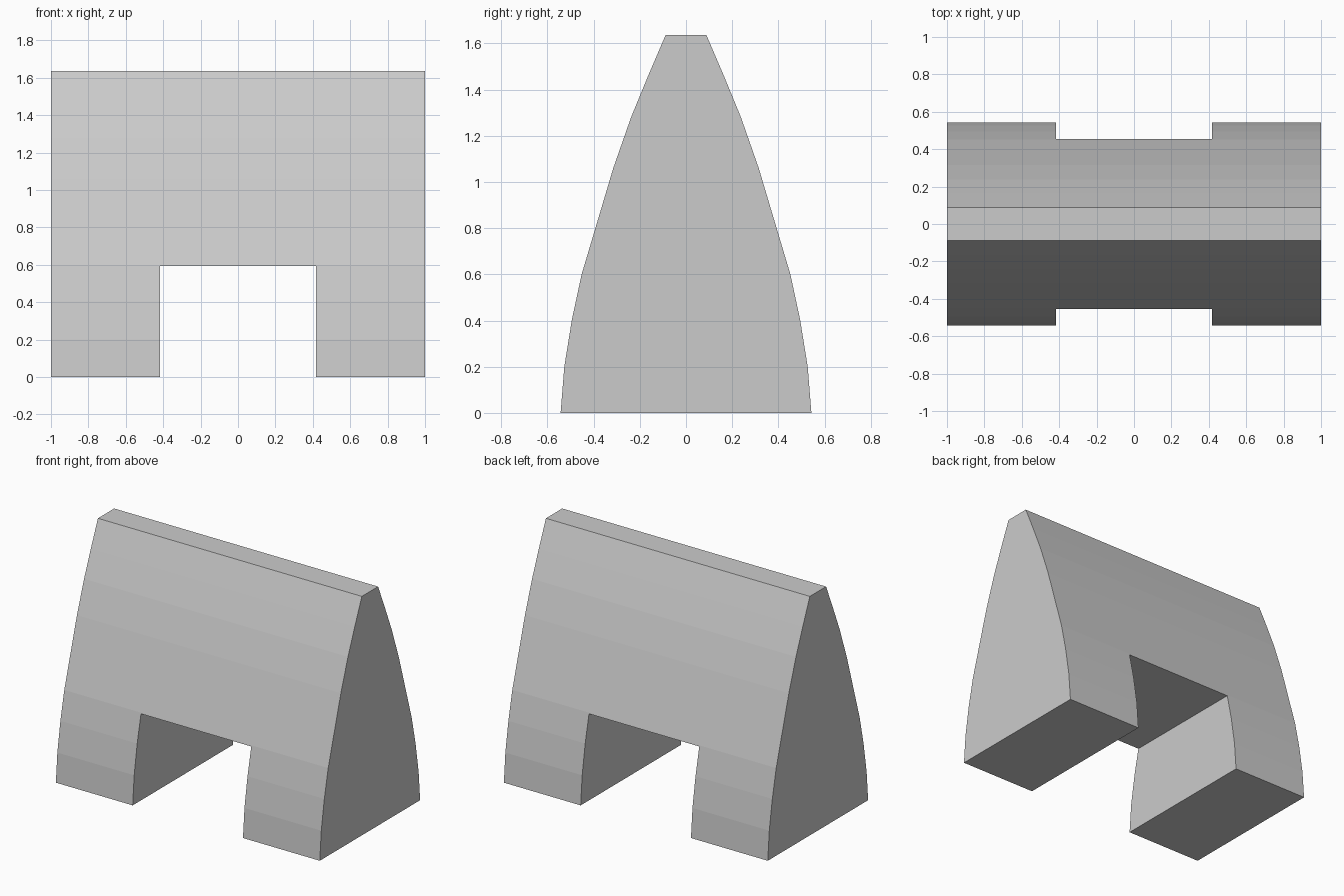
import bpy, bmesh

if "Cube" in bpy.data.objects:
    bpy.data.objects.remove(bpy.data.objects["Cube"])

# Half of the tapered side profile: (y, z) from foot to ridge
HALF = [(0.543, 0), (0.527, 0.2), (0.494, 0.405), (0.452, 0.6),
        (0.315, 1.06), (0.238, 1.28), (0.164, 1.46), (0.088, 1.637)]
GAP_HALF_WIDTH, GAP_TOP = 0.418, 0.593

grey = bpy.data.materials.new("plain grey")
grey.diffuse_color = (0.6, 0.6, 0.6, 1)
grey.use_nodes = True
grey.node_tree.nodes["Principled BSDF"].inputs["Base Color"].default_value = grey.diffuse_color


def make_object(name, bm):
    bmesh.ops.recalc_face_normals(bm, faces=bm.faces)
    mesh = bpy.data.meshes.new(name)
    bm.to_mesh(mesh)
    bm.free()
    mesh.materials.append(grey)
    obj = bpy.data.objects.new(name, mesh)
    bpy.context.collection.objects.link(obj)
    return obj


# Arched block: side profile extruded along x
bm = bmesh.new()
outline = HALF + [(-y, z) for y, z in reversed(HALF)]
face = bm.faces.new([bm.verts.new((-1, y, z)) for y, z in outline])
ext = bmesh.ops.extrude_face_region(bm, geom=[face])
bmesh.ops.translate(bm, vec=(2, 0, 0),
                    verts=[g for g in ext["geom"] if isinstance(g, bmesh.types.BMVert)])
block = make_object("arched_block", bm)

# Cutter for the square passage between the two legs
bm = bmesh.new()
bmesh.ops.create_cube(bm, size=2)
bmesh.ops.scale(bm, vec=(GAP_HALF_WIDTH, 1, GAP_TOP), verts=bm.verts)
cutter = make_object("passage_cutter", bm)
cutter.hide_render = True
cutter.hide_set(True)

cut = block.modifiers.new("passage", 'BOOLEAN')
cut.operation = 'DIFFERENCE'
cut.solver = 'EXACT'
cut.object = cutter
